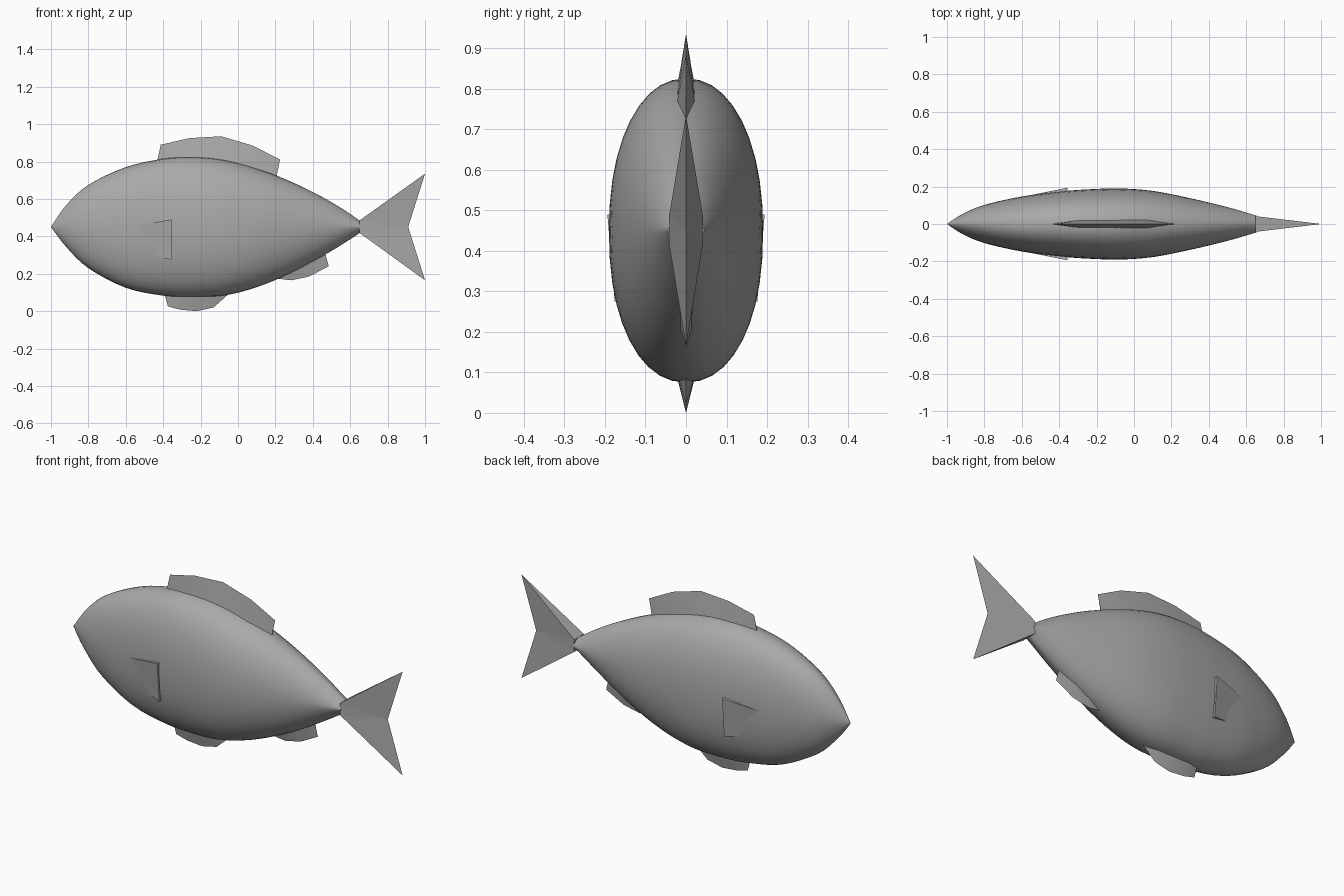
import bpy, bmesh, math

if "Cube" in bpy.data.objects:
    bpy.data.objects.remove(bpy.data.objects["Cube"], do_unlink=True)

GREY = (0.4, 0.4, 0.4, 1)
grey = bpy.data.materials.new("plain grey")
grey.use_nodes = True
grey.diffuse_color = GREY
grey.node_tree.nodes["Principled BSDF"].inputs["Base Color"].default_value = GREY


def finish(name, bm, smooth=None):
    bmesh.ops.remove_doubles(bm, verts=bm.verts, dist=0.0005)
    bmesh.ops.recalc_face_normals(bm, faces=bm.faces)
    mesh = bpy.data.meshes.new(name)
    bm.to_mesh(mesh)
    bm.free()
    mesh.materials.append(grey)
    obj = bpy.data.objects.new(name, mesh)
    bpy.context.collection.objects.link(obj)
    if smooth:
        bpy.ops.object.select_all(action='DESELECT')
        obj.select_set(True)
        bpy.context.view_layer.objects.active = obj
        bpy.ops.object.shade_smooth_by_angle(angle=math.radians(smooth))
    return obj


def blend(a, b, c, d, t):
    """Catmull-Rom curve through b and c."""
    return b + t / 2 * (c - a + t * (2*a - 5*b + 4*c - d + t * (3*(b - c) + d - a)))


# Body: stations of x, top, bottom, half width, roundness of the section
STATIONS = [
    (-1.0, .45, .45, 0, 1.7), (-.92, .565, .345, .052, 1.8), (-.8, .675, .23, .102, 2),
    (-.6, .77, .125, .147, 2.2), (-.4, .815, .083, .173, 2.2), (-.25, .825, .075, .185, 2.2),
    (-.08, .81, .083, .19, 2.2), (.1, .763, .128, .177, 2.1), (.3, .685, .212, .138, 2),
    (.5, .583, .322, .09, 1.8), (.655, .482, .42, .045, 1.5)]


def make_body(segments=40, steps=4):
    pts = [STATIONS[0]] + STATIONS + [STATIONS[-1]]
    rows = [[blend(*v, s / steps) for v in zip(*pts[i:i + 4])]
            for i in range(len(pts) - 3) for s in range(steps)]
    rows.append(STATIONS[-1])
    bm = bmesh.new()
    rings = []
    for x, top, bottom, width, power in rows:
        ring = []
        for k in range(segments):
            a = math.tau * k / segments
            c, s = math.cos(a), math.sin(a)
            y = width * math.copysign(abs(c) ** (2 / power), c)
            z = (top + bottom) / 2 + (top - bottom) / 2 * math.copysign(abs(s) ** (2 / power), s)
            ring.append(bm.verts.new((x, y, z)))
        rings.append(ring)
    for r, q in zip(rings, rings[1:]):
        for k in range(segments):
            n = (k + 1) % segments
            bm.faces.new((r[k], r[n], q[n], q[k]))
    bm.faces.new(rings[-1])
    finish("body", bm, 40)


def make_fin(name, rim, root, thick):
    """Wedge fin: sharp rim on the midline, root of given thickness in the body."""
    bm = bmesh.new()
    edge = [bm.verts.new((x, 0, z)) for x, z in rim]
    last = len(root) - 1
    sides = [[bm.verts.new((x, s * (0.002 if i in (0, last) else thick), z))
              for i, (x, z) in enumerate(root)] for s in (-1, 1)]
    for side in sides:
        for i in range(last):
            bm.faces.new((edge[i], edge[i + 1], side[i + 1], side[i]))
    for i in (0, last):
        bm.faces.new((edge[i], sides[0][i], sides[1][i]))
    bm.faces.new(sides[0] + sides[1][::-1])
    finish(name, bm, 30)


make_body()
make_fin("dorsal_fin",
         [(-.413, .89), (-.26, .925), (-.09, .935), (.08, .885), (.225, .81)],
         [(-.435, .79), (-.27, .79), (-.1, .78), (.07, .75), (.205, .715)], .025)
make_fin("pelvic_fin",
         [(-.375, .025), (-.31, .008), (-.22, 0), (-.13, .02), (-.04, .1)],
         [(-.395, .1), (-.32, .1), (-.23, .1), (-.14, .11), (-.05, .13)], .025)
make_fin("anal_fin",
         [(.2, .175), (.285, .165), (.38, .185), (.485, .24)],
         [(.19, .2), (.28, .225), (.37, .27), (.465, .315)], .02)


# Tail: wedge tapering from a thick root to a forked edge
bm = bmesh.new()
upper, notch, lower = [bm.verts.new(p) for p in
                       ((1, 0, .735), (.91, 0, .45), (1, 0, .165))]
roots = [[bm.verts.new((.65, y, z)) for z in (.485, .418)] for y in (-.042, .042)]
for top, bottom in roots:
    bm.faces.new((top, upper, notch))
    bm.faces.new((top, notch, bottom))
    bm.faces.new((bottom, notch, lower))
bm.faces.new((roots[0][0], roots[1][0], upper))
bm.faces.new((roots[0][1], roots[1][1], lower))
bm.faces.new((roots[0][0], roots[0][1], roots[1][1], roots[1][0]))
finish("tail_fin", bm)

# Pectoral fins: thin plates lifting off the flanks towards the rear
OUTLINE = [(-.56, .153, .455), (-.355, .194, .49), (-.355, .176, .275), (-.44, .155, .29)]
for name, side in (("right_pectoral_fin", -1), ("left_pectoral_fin", 1)):
    bm = bmesh.new()
    outer = [bm.verts.new((x, side * y, z)) for x, y, z in OUTLINE]
    inner = [bm.verts.new((x, side * (y - .04), z)) for x, y, z in OUTLINE]
    bm.faces.new(outer)
    bm.faces.new(inner)
    for i in range(4):
        n = (i + 1) % 4
        bm.faces.new((outer[i], outer[n], inner[n], inner[i]))
    finish(name, bm)
